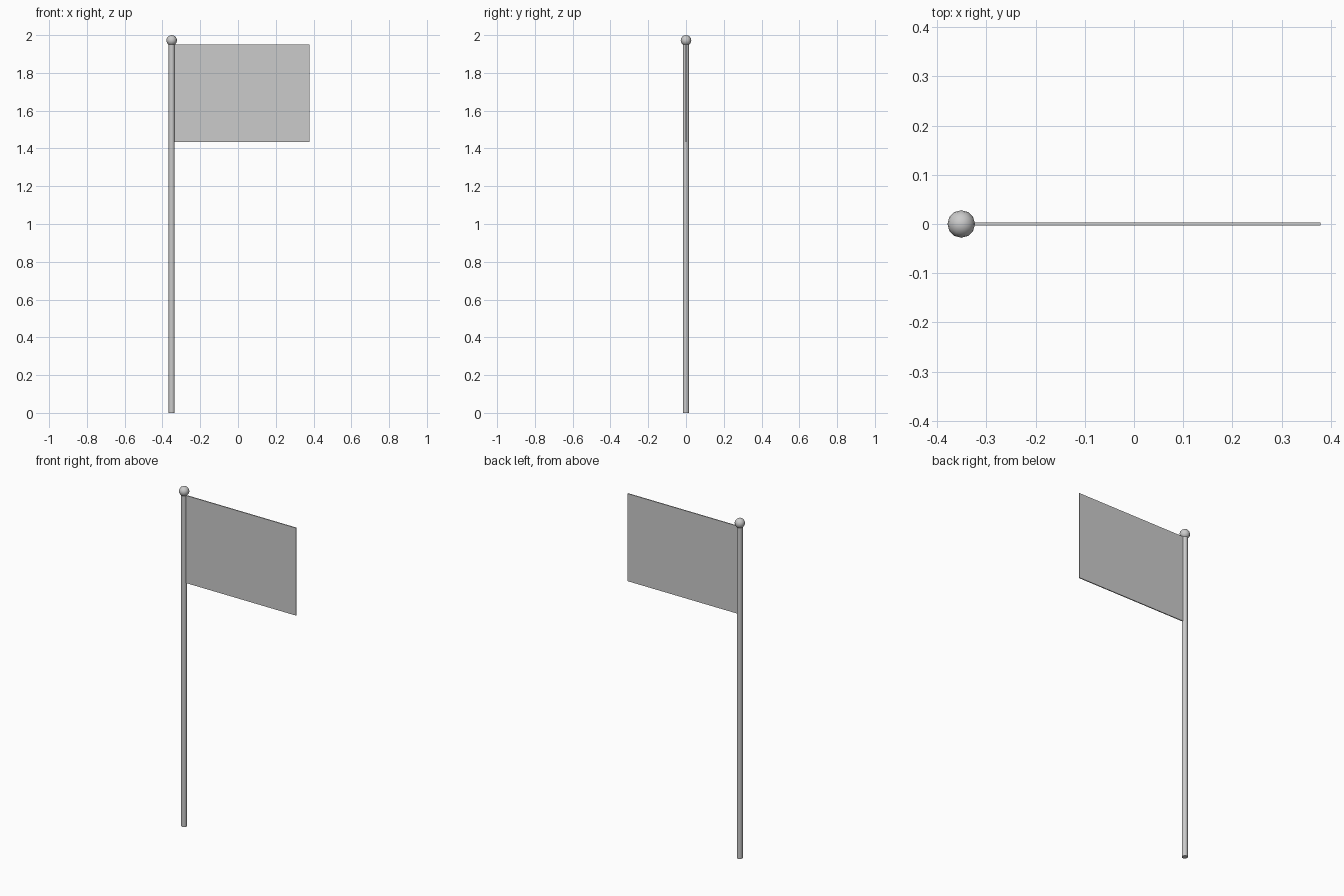
import bpy

if "Cube" in bpy.data.objects:
    bpy.data.objects.remove(bpy.data.objects["Cube"])

POLE_X = -0.351
BALL_R = 0.028


def smooth(obj):
    bpy.ops.object.select_all(action='DESELECT')
    obj.select_set(True)
    bpy.context.view_layer.objects.active = obj
    bpy.ops.object.shade_smooth_by_angle()


# Pole
pole_top = 1.955
bpy.ops.mesh.primitive_cylinder_add(vertices=16, radius=0.016, depth=pole_top,
                                    location=(POLE_X, 0, pole_top / 2))
pole = bpy.context.object
pole.name = "pole"
smooth(pole)

# Ball on top of the pole
bpy.ops.mesh.primitive_uv_sphere_add(segments=12, ring_count=8, radius=BALL_R,
                                     location=(POLE_X, 0, 2 - BALL_R))
ball = bpy.context.object
ball.name = "top_ball"
smooth(ball)

# Flag: thin flat panel fixed to the side of the pole
x0, x1, z0, z1 = -0.338, 0.379, 1.435, 1.951
bpy.ops.mesh.primitive_cube_add(size=1, location=((x0 + x1) / 2, 0, (z0 + z1) / 2))
flag = bpy.context.object
flag.name = "flag"
flag.scale = (x1 - x0, 0.006, z1 - z0)
bpy.ops.object.transform_apply(location=False, rotation=False, scale=True)
